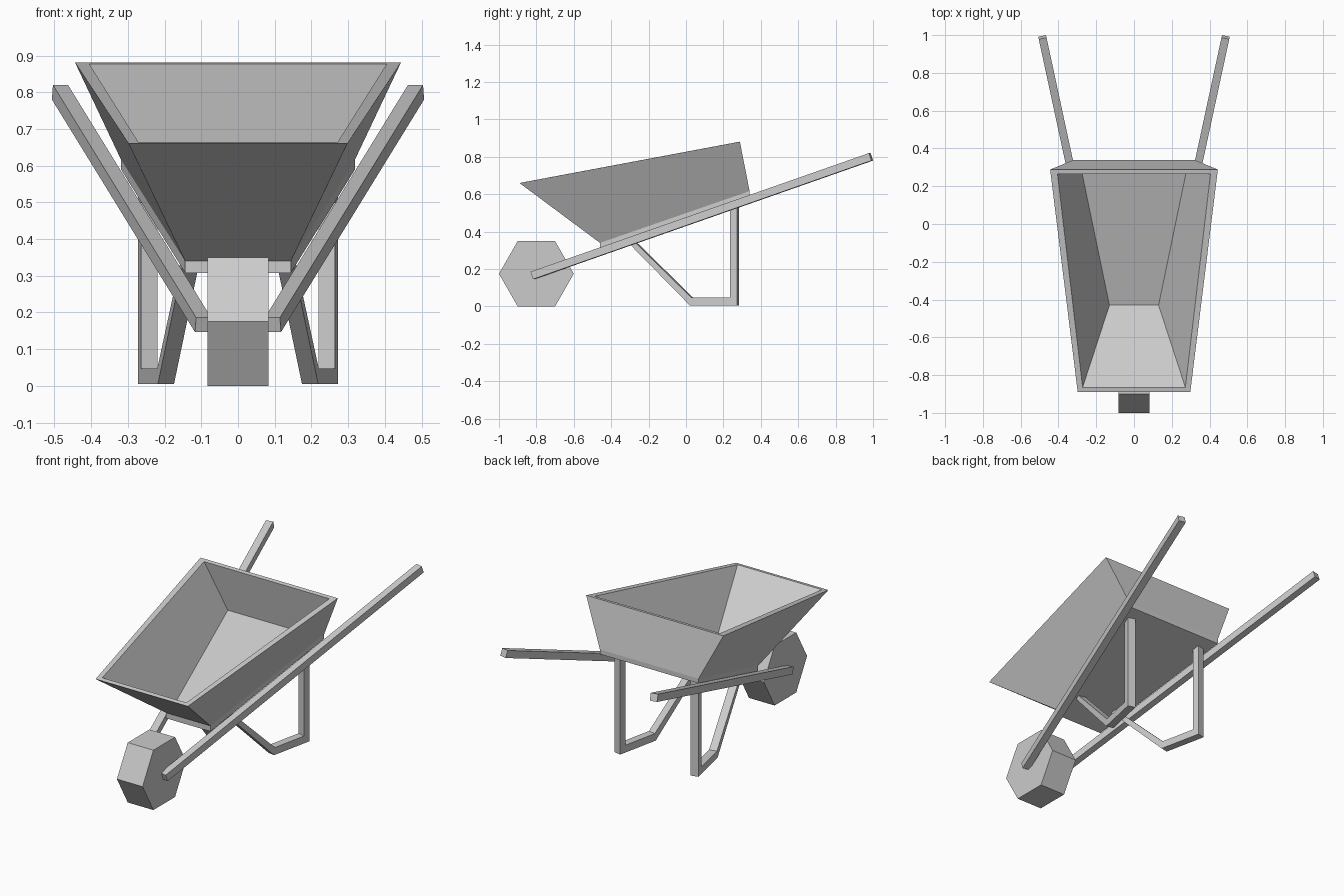
import bpy, bmesh, math
from mathutils import Vector

if "Cube" in bpy.data.objects:
    bpy.data.objects.remove(bpy.data.objects["Cube"])


def loft(name, rings, mirror=False):
    """Closed flat-faced solid skinned through rings of equal point count."""
    bm = bmesh.new()
    loops = [[bm.verts.new(p) for p in ring] for ring in rings]
    n = len(loops[0])
    for a, b in zip(loops, loops[1:]):
        for i in range(n):
            j = (i + 1) % n
            bm.faces.new((a[i], a[j], b[j], b[i]))
    bm.faces.new(loops[0][::-1])
    bm.faces.new(loops[-1])
    bmesh.ops.recalc_face_normals(bm, faces=bm.faces)
    mesh = bpy.data.meshes.new(name)
    bm.to_mesh(mesh)
    bm.free()
    obj = bpy.data.objects.new(name, mesh)
    bpy.context.collection.objects.link(obj)
    if mirror:
        obj.modifiers.new("mirror", 'MIRROR').use_axis[0] = True
    return obj


def trapezoid(front, back):
    """Four corners from (half width, y, z) at the front and at the back."""
    (fx, fy, fz), (bx, by, bz) = front, back
    return [(-fx, fy, fz), (fx, fy, fz), (bx, by, bz), (-bx, by, bz)]


# Tray: underside, slab top, outer rim, inner rim, inner floor
loft("tray", [
    trapezoid((0.144, -0.46, 0.308), (0.319, 0.34, 0.59)),
    trapezoid((0.144, -0.46, 0.34), (0.319, 0.34, 0.617)),
    trapezoid((0.298, -0.89, 0.66), (0.444, 0.288, 0.881)),
    trapezoid((0.272, -0.865, 0.665), (0.405, 0.265, 0.877)),
    trapezoid((0.13, -0.43, 0.35), (0.284, 0.312, 0.607)),
])

# Wheel: hexagonal prism
loft("wheel", [
    [(x, -0.8 + 0.2 * math.cos(k * math.pi / 3),
      0.175 + 0.202 * math.sin(k * math.pi / 3)) for k in range(6)]
    for x in (-0.083, 0.083)
])

# Handles: square bars splaying outwards to the back
start, end = Vector((0.095, -0.82, 0.166)), Vector((0.485, 0.989, 0.80))
axis = (end - start).normalized()
side = axis.cross(Vector((0, 0, 1))).normalized()
up = side.cross(axis)
half = 0.021
loft("handle", [
    [p + half * (a * side + b * up)
     for a, b in ((-1, -1), (1, -1), (1, 1), (-1, 1))]
    for p in (start, end)
], mirror=True)

# Legs: bent bar profile (y, z), set parallel to the handle's splay
profile = [(-0.325, 0.358), (0.021, 0.005), (0.273, 0.005), (0.273, 0.57),
           (0.235, 0.557), (0.235, 0.048), (0.028, 0.048), (-0.298, 0.368)]
splay = 0.213
outer = [Vector((0.272 + splay * (y - 0.273), y, z)) for y, z in profile]
loft("leg", [outer, [p - 0.045 * side for p in outer]], mirror=True)
